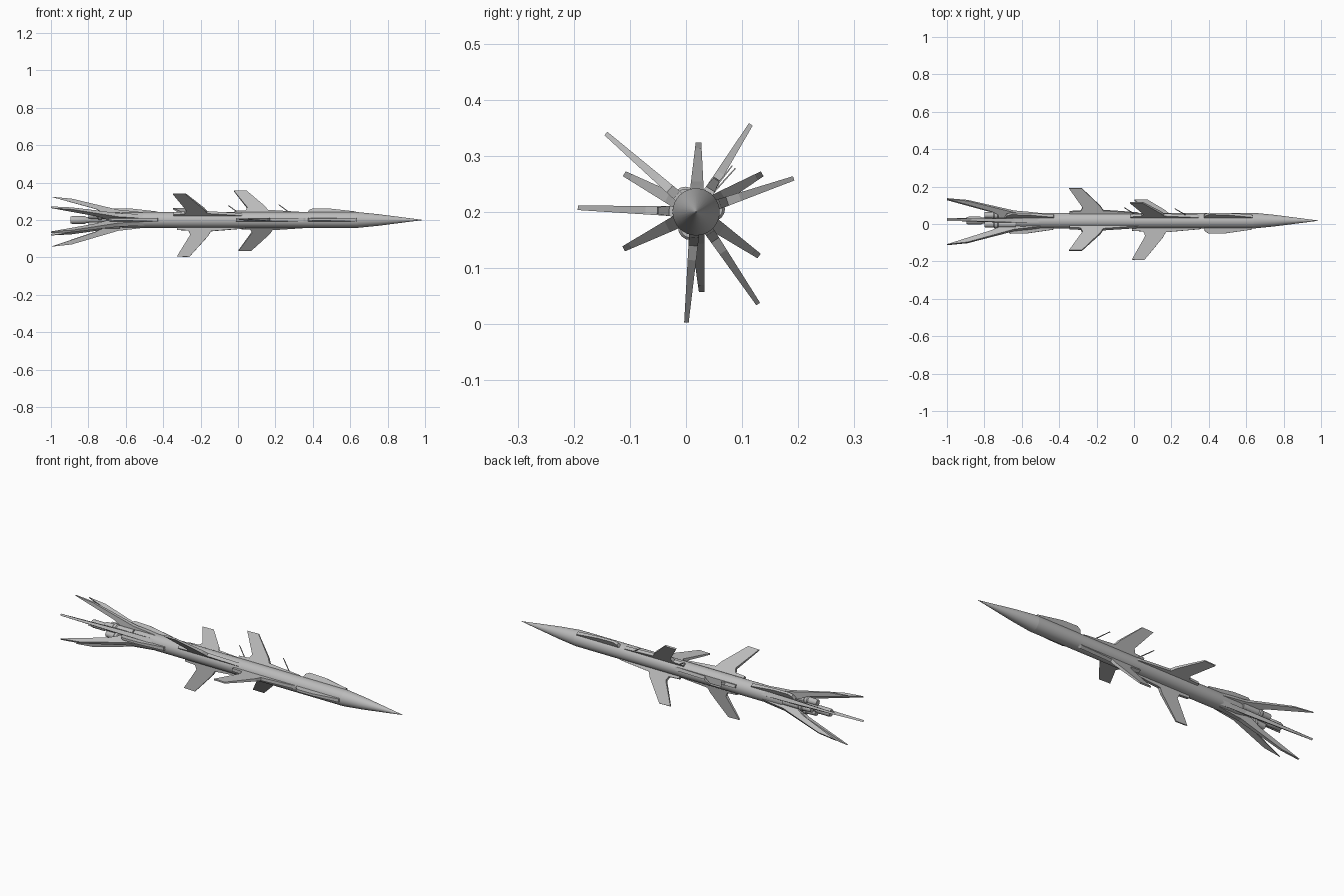
import bpy, bmesh, math
from mathutils import Vector

if "Cube" in bpy.data.objects:
    bpy.data.objects.remove(bpy.data.objects["Cube"])

CY, CZ, R = 0.018, 0.2, 0.042   # rocket axis and body radius
grey = bpy.data.materials.new("light_grey")
grey.diffuse_color = (0.5, 0.5, 0.5, 1)
grey.use_nodes = True
grey.node_tree.nodes["Principled BSDF"].inputs["Base Color"].default_value = grey.diffuse_color


def finish(name, bm, smooth=True):
    bmesh.ops.recalc_face_normals(bm, faces=bm.faces)
    me = bpy.data.meshes.new(name)
    bm.to_mesh(me)
    bm.free()
    ob = bpy.data.objects.new(name, me)
    bpy.context.collection.objects.link(ob)
    me.materials.append(grey)
    if smooth:
        bpy.context.view_layer.objects.active = ob
        ob.select_set(True)
        bpy.ops.object.shade_smooth_by_angle(angle=math.radians(35))
        ob.select_set(False)
    return ob


def polar(x, r, deg, side=0.0):
    """Point at distance r from the axis, shifted sideways."""
    a = math.radians(deg)
    return Vector((x, CY + r * math.cos(a) - side * math.sin(a),
                   CZ + r * math.sin(a) + side * math.cos(a)))


def lathe(name, profile, off=0.0, deg=0.0, n=32):
    """Turned part: (x, radius) rings about an axis parallel to x."""
    bm = bmesh.new()
    c = polar(0, off, deg)
    rings = [[bm.verts.new((x, c.y + r * math.cos(2 * math.pi * i / n),
                            c.z + r * math.sin(2 * math.pi * i / n)))
              for i in range(n)] for x, r in profile]
    for a, b in zip(rings, rings[1:]):
        for i in range(n):
            j = (i + 1) % n
            bm.faces.new((a[i], a[j], b[j], b[i]))
    bm.faces.new(rings[0])
    bm.faces.new(rings[-1])
    return finish(name, bm)


def blade(name, outline, deg, root_t, tip_t, tip_r=None):
    """Flat fin from an (x, r) outline, thinner towards the tip."""
    rmax = max(r for x, r in outline)
    scale = (tip_r - R) / (rmax - R) if tip_r else 1.0
    bm = bmesh.new()
    sides = []
    for s in (-1, 1):
        loop = []
        for x, r in outline:
            k = min(max((r - R) / (rmax - R), 0), 1)
            t = root_t + (tip_t - root_t) * k
            rr = R + (r - R) * scale if r > R else r
            loop.append(bm.verts.new(polar(x, rr, deg, s * t / 2)))
        sides.append(loop)
        bm.faces.new(loop)
    a, b = sides
    for i in range(len(a)):
        j = (i + 1) % len(a)
        bm.faces.new((a[i], a[j], b[j], b[i]))
    return finish(name, bm, False)


# Body tube, nose cone
lathe("body_tube", [(-0.68, 0.03), (-0.61, R), (0.64, R)])
lathe("nose_cone", [(0.64, R), (0.75, 0.031), (0.985, 0.0008)])

# Engine cluster
lathe("main_nozzle", [(-0.895, 0.018), (-0.885, 0.021), (-0.82, 0.021), (-0.81, 0.016), (-0.66, 0.016)], n=20)
for d in (10, 130, 250):
    lathe("side_nozzle", [(-0.80, 0.016), (-0.75, 0.018), (-0.745, 0.022), (-0.73, 0.022),
                          (-0.725, 0.018), (-0.63, 0.018)], 0.03, d, 16)

# Swept fins with a low strake ahead of each
swept = [(0.375, 0.036), (0.35, 0.046), (0.17, 0.062), (0.155, 0.09), (0.055, 0.211),
         (-0.012, 0.209), (0.06, 0.082), (0.05, 0.058), (-0.01, 0.054), (-0.01, 0.036)]
for d, length, dx in ((58, 0.184, -0.01), (178, 0.211, 0), (304, 0.198, 0.015)):
    blade("front_fin", [(x + dx, r) for x, r in swept], d, 0.018, 0.008, length)
for d, length, dx in ((19, 0.184, -0.335), (139, 0.213, -0.335), (265, 0.198, -0.315)):
    blade("rear_fin", [(x + dx, r) for x, r in swept], d, 0.018, 0.008, length)

# Long low strakes at the nose and tail ends of the tube
strake = [(0.0, 0.034), (0.01, 0.058), (0.03, 0.07), (0.12, 0.068), (0.26, 0.048), (0.265, 0.034)]
for x0 in (0.37, -0.69):
    for d in (58, 178):
        blade("body_strake", [(x + x0, r) for x, r in strake], d, 0.02, 0.012)

# Six tail fins
tail = [(-0.45, 0.034), (-0.56, 0.048), (-0.64, 0.057), (-0.89, 0.13), (-1.0, 0.142),
        (-0.76, 0.062), (-0.7, 0.028)]
for d, length in ((30, 0.136), (88, 0.124), (152, 0.145), (207, 0.145), (274, 0.143), (325, 0.137)):
    blade("tail_fin", tail, d, 0.024, 0.010, length)

# Thin antennas
for x0, d in ((0.29, 52), (0.02, 48)):
    blade("antenna", [(x0, 0.04), (x0 - 0.07, 0.105), (x0 - 0.074, 0.103), (x0 - 0.008, 0.04)], d, 0.003, 0.002)
